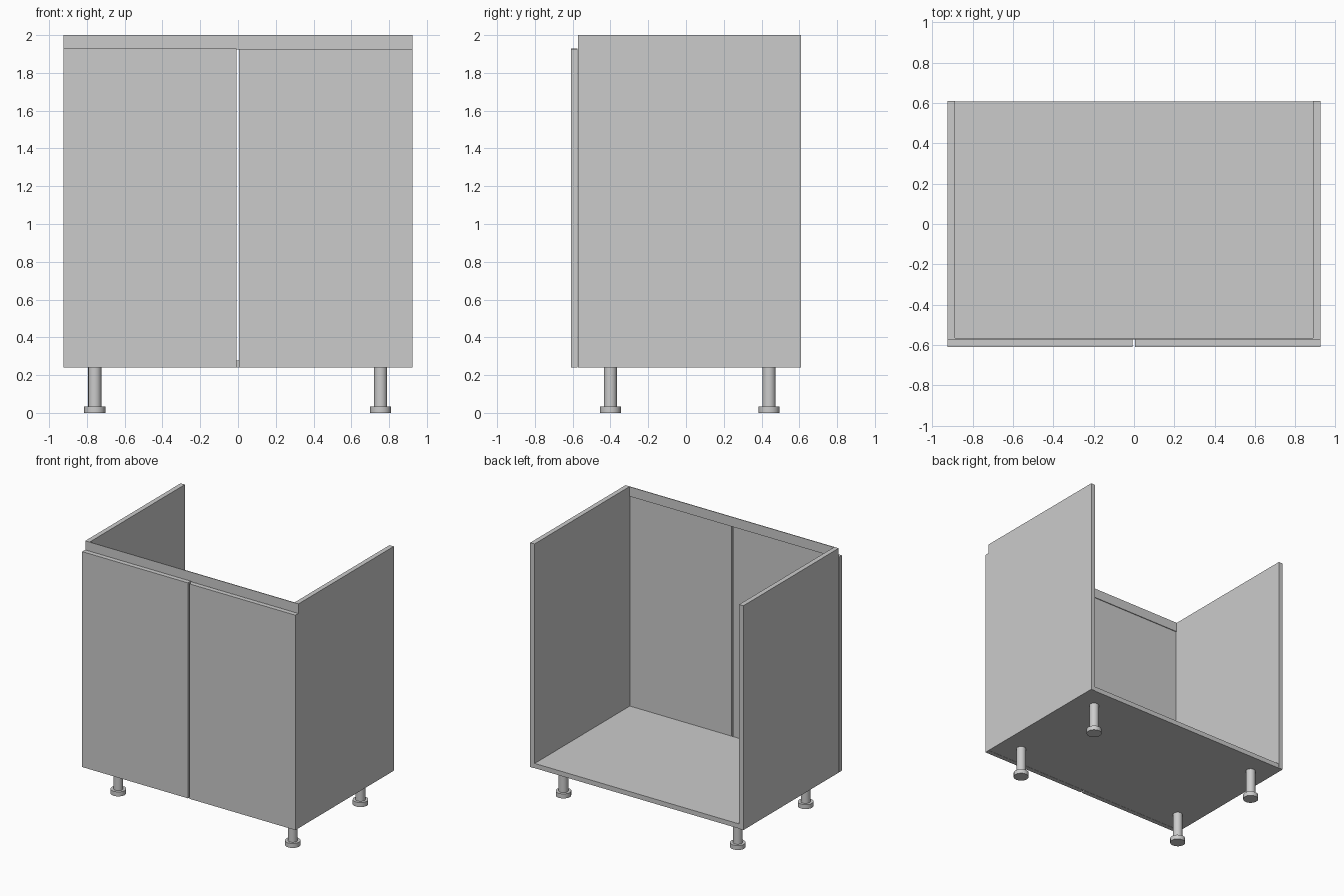
import bpy

if "Cube" in bpy.data.objects:
    bpy.data.objects.remove(bpy.data.objects["Cube"])


def box(name, x0, x1, y0, y1, z0, z1):
    bpy.ops.mesh.primitive_cube_add(size=1, location=((x0 + x1) / 2, (y0 + y1) / 2, (z0 + z1) / 2))
    ob = bpy.context.object
    ob.name = name
    ob.scale = (x1 - x0, y1 - y0, z1 - z0)
    bpy.ops.object.transform_apply(location=False, rotation=False, scale=True)
    return ob


def cylinder(name, x, y, radius, z0, z1):
    bpy.ops.mesh.primitive_cylinder_add(vertices=16, radius=radius, depth=z1 - z0,
                                        location=(x, y, (z0 + z1) / 2))
    bpy.context.object.name = name
    bpy.ops.object.shade_smooth_by_angle()


W = 0.925        # half width
T = 0.037        # panel thickness
BACK = 0.61
FRONT = -0.572   # front of the carcass
BASE = 0.24      # underside of the carcass

# Side panels and floor of the open-backed carcass
box("left_side_panel", -W, -W + T, FRONT, BACK, BASE, 2)
box("right_side_panel", W - T, W, FRONT, BACK, BASE, 2)
box("bottom_panel", -W + T, W - T, FRONT, BACK - 0.003, BASE, BASE + T)

# Thin rail above the doors
box("front_top_rail", -W + T, W - T, FRONT, FRONT + 0.006, 1.925, 2)

# Pair of doors with a narrow gap between
box("left_door", -W, -0.008, -0.61, FRONT - 0.002, BASE, 1.93)
box("right_door", 0.005, W, -0.61, FRONT - 0.002, BASE, 1.926)

# Four legs with round feet
for side, x in (("left", -0.758), ("right", 0.755)):
    for end, y in (("front", -0.4), ("back", 0.44)):
        cylinder(f"{end}_{side}_leg", x, y, 0.035, 0.035, BASE)
        cylinder(f"{end}_{side}_foot", x, y, 0.056, 0, 0.035)
